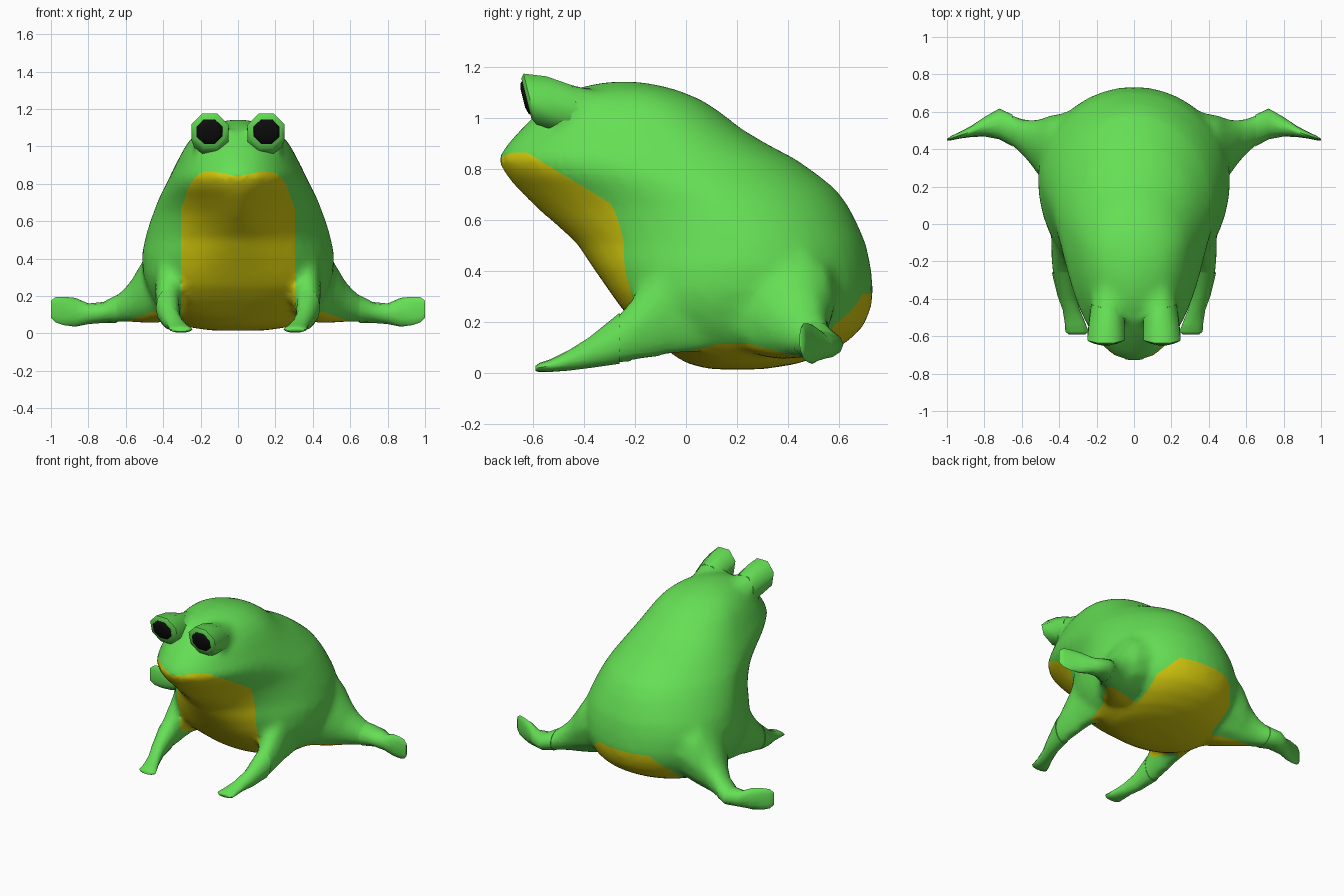
import bpy, bmesh, math

if "Cube" in bpy.data.objects:
    bpy.data.objects.remove(bpy.data.objects["Cube"])

def material(name, rgb):
    m = bpy.data.materials.new(name)
    m.diffuse_color = (*rgb, 1)
    m.use_nodes = True
    m.node_tree.nodes["Principled BSDF"].inputs["Base Color"].default_value = m.diffuse_color
    return m


GREEN = material("skin green", (0.13, 0.74, 0.09))
YELLOW = material("belly yellow", (0.66, 0.59, 0.004))
BLACK = material("pupil black", (0.004, 0.004, 0.004))


def skin(bm, rings):
    """Skin a list of closed rings into a capped tube."""
    rows = [[bm.verts.new(p) for p in ring] for ring in rings]
    n = len(rows[0])
    faces = [bm.faces.new(rows[0]), bm.faces.new(rows[-1])]
    for a, b in zip(rows, rows[1:]):
        for i in range(n):
            j = (i + 1) % n
            faces.append(bm.faces.new((a[i], a[j], b[j], b[i])))
    bmesh.ops.recalc_face_normals(bm, faces=faces)


def add_object(name, bm, mats, angle=60):
    me = bpy.data.meshes.new(name)
    bm.to_mesh(me)
    bm.free()
    for m in mats:
        me.materials.append(m)
    ob = bpy.data.objects.new(name, me)
    bpy.context.collection.objects.link(ob)
    smooth(ob, angle)
    return ob


def smooth(ob, angle):
    bpy.ops.object.select_all(action='DESELECT')
    ob.select_set(True)
    bpy.context.view_layer.objects.active = ob
    bpy.ops.object.shade_smooth_by_angle(angle=math.radians(angle))


def loft(name, rings, mat, angle=60):
    bm = bmesh.new()
    skin(bm, rings)
    return add_object(name, bm, [mat], angle)


def spow(v, e):
    return math.copysign(abs(v) ** e, v)


# Body levels: z, front y, back y, widest y, half width, front roundness
LEVELS = [
    (0.015, 0.10, 0.30, 0.20, 0.14, 2.0),
    (0.035, 0.01, 0.43, 0.20, 0.28, 2.0),
    (0.07, -0.05, 0.54, 0.22, 0.36, 2.1),
    (0.12, -0.11, 0.63, 0.23, 0.42, 2.3),
    (0.18, -0.18, 0.695, 0.24, 0.46, 2.5),
    (0.25, -0.25, 0.725, 0.25, 0.49, 2.5),
    (0.32, -0.30, 0.735, 0.25, 0.51, 2.3),
    (0.42, -0.37, 0.725, 0.24, 0.515, 1.95),
    (0.51, -0.43, 0.705, 0.22, 0.497, 1.7),
    (0.58, -0.51, 0.675, 0.18, 0.477, 1.55),
    (0.65, -0.59, 0.64, 0.14, 0.452, 1.5),
    (0.72, -0.66, 0.59, 0.08, 0.425, 1.6),
    (0.78, -0.71, 0.515, 0.02, 0.395, 1.85),
    (0.84, -0.74, 0.43, -0.04, 0.365, 2.0),
    (0.90, -0.70, 0.315, -0.08, 0.335, 2.0),
    (0.96, -0.645, 0.215, -0.11, 0.305, 2.1),
    (1.02, -0.585, 0.14, -0.14, 0.27, 2.1),
    (1.07, -0.53, 0.065, -0.17, 0.225, 2.1),
    (1.11, -0.45, -0.03, -0.2, 0.165, 2.0),
    (1.13, -0.38, -0.11, -0.22, 0.10, 2.0),
    (1.143, -0.31, -0.18, -0.24, 0.04, 2.0),
]


def body_ring(z, yf, yb, ym, w, e, n=40):
    ring = []
    for i in range(n):
        t = 2 * math.pi * i / n
        s, c = math.sin(t), math.cos(t)
        if c > 0:
            ring.append((w * spow(s, 2 / e), ym - (ym - yf) * c ** (2 / e), z))
        else:
            ring.append((w * s, ym - (yb - ym) * c, z))
    return ring


def limb_rings(points, axis, side, n=12, shear=0.0, turn=0.0):
    """Ellipses along a path; axis 'y' lays rings in xz, axis 'x' in yz."""
    rings = []
    for x, y, z, ra, rz in points:
        ring = []
        for i in range(n):
            t = 2 * math.pi * i / n + turn
            a, b = ra * math.cos(t), rz * math.sin(t)
            p = (x + a, y - shear * b, z + b) if axis == 'y' else (x, y + a, z + b)
            ring.append((side * p[0], p[1], p[2]))
        rings.append(ring)
    return rings


# Limb stations: x, y, z, sideways radius, vertical radius
FRONT_LEG = [
    (0.34, 0.22, 0.38, 0.08, 0.26),
    (0.36, 0.08, 0.35, 0.085, 0.27),
    (0.362, -0.06, 0.29, 0.082, 0.225),
    (0.37, -0.16, 0.205, 0.073, 0.155),
    (0.375, -0.26, 0.137, 0.064, 0.10),
    (0.36, -0.38, 0.08, 0.05, 0.06),
    (0.335, -0.46, 0.05, 0.046, 0.04),
    (0.315, -0.53, 0.03, 0.055, 0.025),
    (0.305, -0.575, 0.022, 0.062, 0.018),
    (0.305, -0.59, 0.019, 0.045, 0.01),
]
HIND_LEG = [
    (0.36, 0.33, 0.32, 0.27, 0.26),
    (0.45, 0.37, 0.275, 0.215, 0.225),
    (0.51, 0.41, 0.22, 0.15, 0.17),
    (0.58, 0.455, 0.165, 0.105, 0.107),
    (0.65, 0.50, 0.13, 0.085, 0.074),
    (0.72, 0.535, 0.112, 0.082, 0.056),
    (0.80, 0.52, 0.105, 0.052, 0.055),
    (0.87, 0.495, 0.113, 0.03, 0.077),
    (0.93, 0.475, 0.12, 0.018, 0.076),
    (0.975, 0.46, 0.127, 0.012, 0.068),
    (1.0, 0.45, 0.13, 0.005, 0.045),
]
EYE = [
    (0.13, -0.31, 1.02, 0.08, 0.09),
    (0.138, -0.42, 1.02, 0.098, 0.118),
    (0.145, -0.52, 1.055, 0.103, 0.118),
    (0.15, -0.612, 1.075, 0.108, 0.108),
    (0.152, -0.626, 1.077, 0.085, 0.085),
]
PUPIL = [
    (0.153, -0.62, 1.079, 0.078, 0.074),
    (0.153, -0.632, 1.079, 0.072, 0.068),
    (0.153, -0.64, 1.079, 0.045, 0.042),
]
OCTAGON = dict(n=8, shear=0.25, turn=math.pi / 8)

# Throat and belly patch: each area is a set of planes (a, b, c, d) on |x|, y, z
# and a point is inside where a|x| + b*y + c*z < d for all of them
THROAT = [(1, 0, 0, 0.305), (0, 0, 1, 0.865), (-0.2, 0, 1, 0.84),
          (0, 0.61, 1, 0.485), (1, 0, 0.45, 0.63), (0, 1, 0, 0.15)]
RUMP = [(1, 0, 0, 0.305), (0, 0, 1, 0.31), (1.1, 0, 1, 0.53)]
UNDERSIDE = [(0, 0, 1, 0.115), (0, -0.25, 1, 0.082), (0, 0.25, 1, 0.175)]
AREAS = (THROAT, RUMP, UNDERSIDE)


def paint_belly(bm):
    for a, b, c, d in sorted({p for area in AREAS for p in area}):
        for s in ((-1, 1) if a else (1,)):
            k = 1 / (a * a + b * b + c * c)
            bmesh.ops.bisect_plane(
                bm, geom=bm.verts[:] + bm.edges[:] + bm.faces[:], dist=1e-4,
                plane_co=(s * a * d * k, b * d * k, c * d * k), plane_no=(s * a, b, c))
    for f in bm.faces:
        p = f.calc_center_median()
        inside = [all(a * abs(p.x) + b * p.y + c * p.z < d for a, b, c, d in area)
                  for area in AREAS]
        f.material_index = int(any(inside))


# Body with the shoulders, thighs and eye mounds fused into one soft skin
bm = bmesh.new()
skin(bm, [body_ring(*l) for l in LEVELS])
for side in (-1, 1):
    skin(bm, limb_rings(FRONT_LEG[:6], 'y', side))
    skin(bm, limb_rings(HIND_LEG[:6], 'x', side))
    skin(bm, limb_rings(EYE[:3], 'y', side, **OCTAGON))
body = add_object("body", bm, [])
remesh = body.modifiers.new("fuse", 'REMESH')
remesh.mode = 'VOXEL'
remesh.voxel_size = 0.022
soften = body.modifiers.new("soften", 'SMOOTH')
soften.factor = 0.5
soften.iterations = 10
fused = bpy.data.meshes.new_from_object(
    body.evaluated_get(bpy.context.evaluated_depsgraph_get()))
body.modifiers.clear()
bm = bmesh.new()
bm.from_mesh(fused)
paint_belly(bm)
bm.to_mesh(body.data)
bm.free()
bpy.data.meshes.remove(fused)
for m in (GREEN, YELLOW):
    body.data.materials.append(m)
smooth(body, 60)

# Lower legs, eye rims and pupils on both sides
for label, side in (("left", -1), ("right", 1)):
    loft("front_leg_" + label, limb_rings(FRONT_LEG[4:], 'y', side), GREEN)
    loft("hind_leg_" + label, limb_rings(HIND_LEG[4:], 'x', side), GREEN)
    loft("eye_" + label, limb_rings(EYE[1:], 'y', side, **OCTAGON), GREEN, 50)
    loft("pupil_" + label, limb_rings(PUPIL, 'y', side, **OCTAGON), BLACK)
